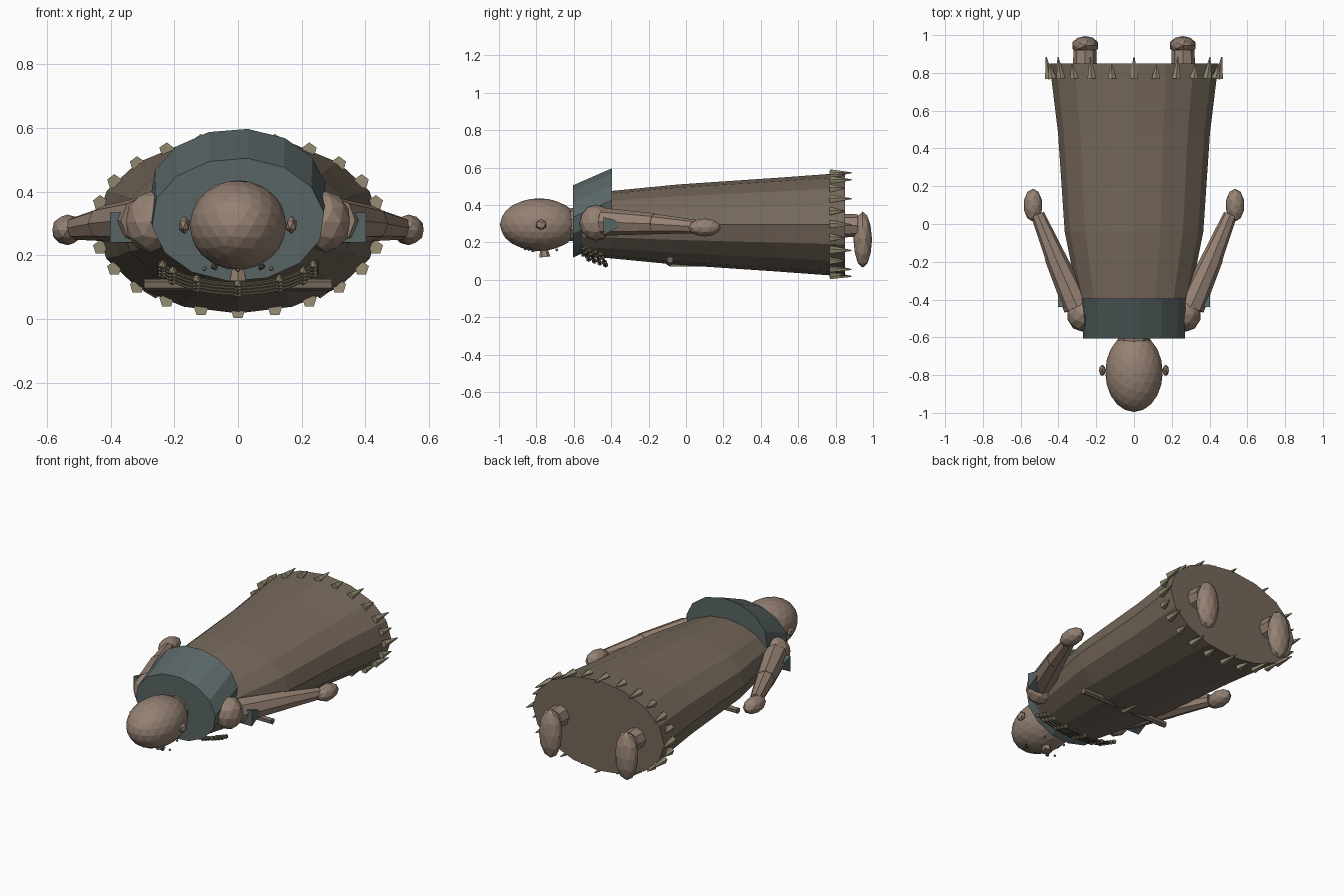
import bpy, bmesh
from math import sin, cos, pi, sqrt
from mathutils import Vector, Matrix

if "Cube" in bpy.data.objects:
    bpy.data.objects.remove(bpy.data.objects["Cube"])


def mat(name, rgb):
    m = bpy.data.materials.new(name)
    m.diffuse_color = (*rgb, 1)
    m.use_nodes = True
    m.node_tree.nodes["Principled BSDF"].inputs["Base Color"].default_value = m.diffuse_color
    return m


SKIN = mat("skin", (0.30, 0.22, 0.17))
ROBE = mat("robe", (0.18, 0.14, 0.105))
CLOTH = mat("slate_cloth", (0.10, 0.13, 0.13))
BONE = mat("bone", (0.30, 0.26, 0.17))
DARK = mat("dark_wood", (0.10, 0.08, 0.06))


def finish(name, bm, m):
    bmesh.ops.recalc_face_normals(bm, faces=bm.faces)
    me = bpy.data.meshes.new(name)
    bm.to_mesh(me)
    bm.free()
    ob = bpy.data.objects.new(name, me)
    ob.data.materials.append(m)
    bpy.context.collection.objects.link(ob)
    return ob


def ball(name, c, r, m, sub=2):
    bm = bmesh.new()
    bmesh.ops.create_icosphere(bm, subdivisions=sub, radius=1,
                               matrix=Matrix.Translation(c) @ Matrix.Diagonal((*r, 1)))
    return finish(name, bm, m)


def add_cone(bm, a, b, r1, r2, n):
    a, b = Vector(a), Vector(b)
    d = b - a
    rot = d.to_track_quat('Z', 'Y').to_matrix().to_4x4()
    bmesh.ops.create_cone(bm, cap_ends=True, segments=n, radius1=r1, radius2=r2,
                          depth=d.length, matrix=Matrix.Translation((a + b) / 2) @ rot)


def limb(name, a, b, r1, r2, m, n=8):
    bm = bmesh.new()
    add_cone(bm, a, b, r1, r2, n)
    return finish(name, bm, m)


def loft(name, rings, n, m, phase=0.0):
    """Capped elliptical tube along y; each ring is (y, centre z, half width, half height)."""
    bm = bmesh.new()
    loops = [[bm.verts.new((rx * sin(2 * pi * i / n + phase), y, cz + rz * cos(2 * pi * i / n + phase)))
              for i in range(n)] for y, cz, rx, rz in rings]
    for p, q in zip(loops, loops[1:]):
        for i in range(n):
            j = (i + 1) % n
            bm.faces.new((p[i], p[j], q[j], q[i]))
    bm.faces.new(loops[0])
    bm.faces.new(loops[-1])
    return finish(name, bm, m)


# Robe, collar, neck and head
loft("robe", [(-0.56, 0.295, 0.25, 0.17), (-0.40, 0.295, 0.295, 0.18), (-0.04, 0.295, 0.367, 0.215),
              (0.48, 0.295, 0.402, 0.25), (0.85, 0.295, 0.447, 0.277)], 16, ROBE)
loft("collar", [(-0.605, 0.312, 0.272, 0.194), (-0.395, 0.404, 0.276, 0.194)], 14, CLOTH, 0.11)
limb("neck", (0, -0.56, 0.295), (0, -0.68, 0.295), 0.09, 0.085, SKIN, 10)
ball("head", (0, -0.785, 0.295), (0.152, 0.21, 0.141), SKIN, 3)
limb("nose", (0, -0.76, 0.17), (0, -0.755, 0.122), 0.018, 0.03, SKIN, 6)

# Hem spikes
bm = bmesh.new()
for i in range(24):
    t = 2 * pi * i / 24
    x, z = sin(t), -cos(t)
    tip = 0.885 if i % 2 == 0 else 0.845
    add_cone(bm, (0.448 * x, 0.77, 0.295 + 0.272 * z), (0.465 * x, tip, 0.295 + 0.277 * z), 0.024, 0.003, 5)
finish("hem_spikes", bm, BONE)

# Paired parts
for s, side in ((-1, "left"), (1, "right")):
    ball(side + "_ear", (s * 0.168, -0.775, 0.295), (0.019, 0.032, 0.029), SKIN, 1)
    ball(side + "_eye", (s * 0.075, -0.84, 0.165), (0.012, 0.012, 0.010), DARK, 1)
    ball(side + "_shoulder", (s * 0.275, -0.48, 0.305), (0.08, 0.09, 0.096), SKIN)
    limb(side + "_upper_arm", (s * 0.30, -0.44, 0.31), (s * 0.42, -0.17, 0.30), 0.074, 0.056, SKIN)
    limb(side + "_forearm", (s * 0.41, -0.19, 0.30), (s * 0.51, 0.05, 0.285), 0.056, 0.036, SKIN)
    ball(side + "_hand", (s * 0.535, 0.10, 0.28), (0.05, 0.087, 0.048), SKIN)
    limb(side + "_ankle", (s * 0.26, 0.80, 0.29), (s * 0.26, 0.92, 0.29), 0.065, 0.06, SKIN)
    ball(side + "_foot", (s * 0.258, 0.945, 0.215), (0.072, 0.05, 0.15), SKIN)
    # Pointed cloth flap at the shoulder
    bm = bmesh.new()
    tri = ((-0.44, 0.335), (-0.44, 0.24), (-0.32, 0.305))
    a = [bm.verts.new((s * 0.28, y, z)) for y, z in tri]
    b = [bm.verts.new((s * 0.402, y, z)) for y, z in tri]
    bm.faces.new(a)
    bm.faces.new(b)
    for i in range(3):
        j = (i + 1) % 3
        bm.faces.new((a[i], a[j], b[j], b[i]))
    finish(side + "_shoulder_flap", bm, CLOTH)

# Face beads
bm = bmesh.new()
for x, y, z in ((-0.105, -0.81, 0.158), (0.105, -0.81, 0.158), (-0.07, -0.69, 0.16),
                (0.07, -0.69, 0.16), (0, -0.86, 0.165), (0, -0.82, 0.155)):
    bmesh.ops.create_icosphere(bm, subdivisions=1, radius=0.008, matrix=Matrix.Translation((x, y, z)))
finish("face_beads", bm, BONE)

# Necklace strands with beads, hanging under the chest
cords, beads = bmesh.new(), bmesh.new()
for k in range(4):
    def pt(u):
        bow = sqrt(max(0.0, 1 - (0.9 * u) ** 2))
        return Vector((0.25 * u, -0.575 + 0.03 * k + 0.055 * bow, 0.235 - 0.01 * k - 0.125 * bow))
    for i in range(12):
        add_cone(cords, pt(-1 + i / 6), pt(-1 + (i + 1) / 6), 0.007, 0.007, 5)
    for u in (-0.95, -0.82, -0.52, 0, 0.52, 0.82, 0.95):
        bmesh.ops.create_icosphere(beads, subdivisions=1, radius=0.015, matrix=Matrix.Translation(pt(u)))
finish("necklace_cords", cords, DARK)
finish("necklace_beads", beads, BONE)

# Cross rod at the waist with a small hanging point
limb("waist_rod", (-0.295, -0.085, 0.107), (0.295, -0.085, 0.107), 0.019, 0.019, ROBE, 6)
ball("waist_knot", (0, -0.085, 0.095), (0.025, 0.025, 0.025), BONE, 1)
limb("waist_point", (0, -0.08, 0.083), (0, 0.07, 0.075), 0.015, 0.004, BONE, 5)
